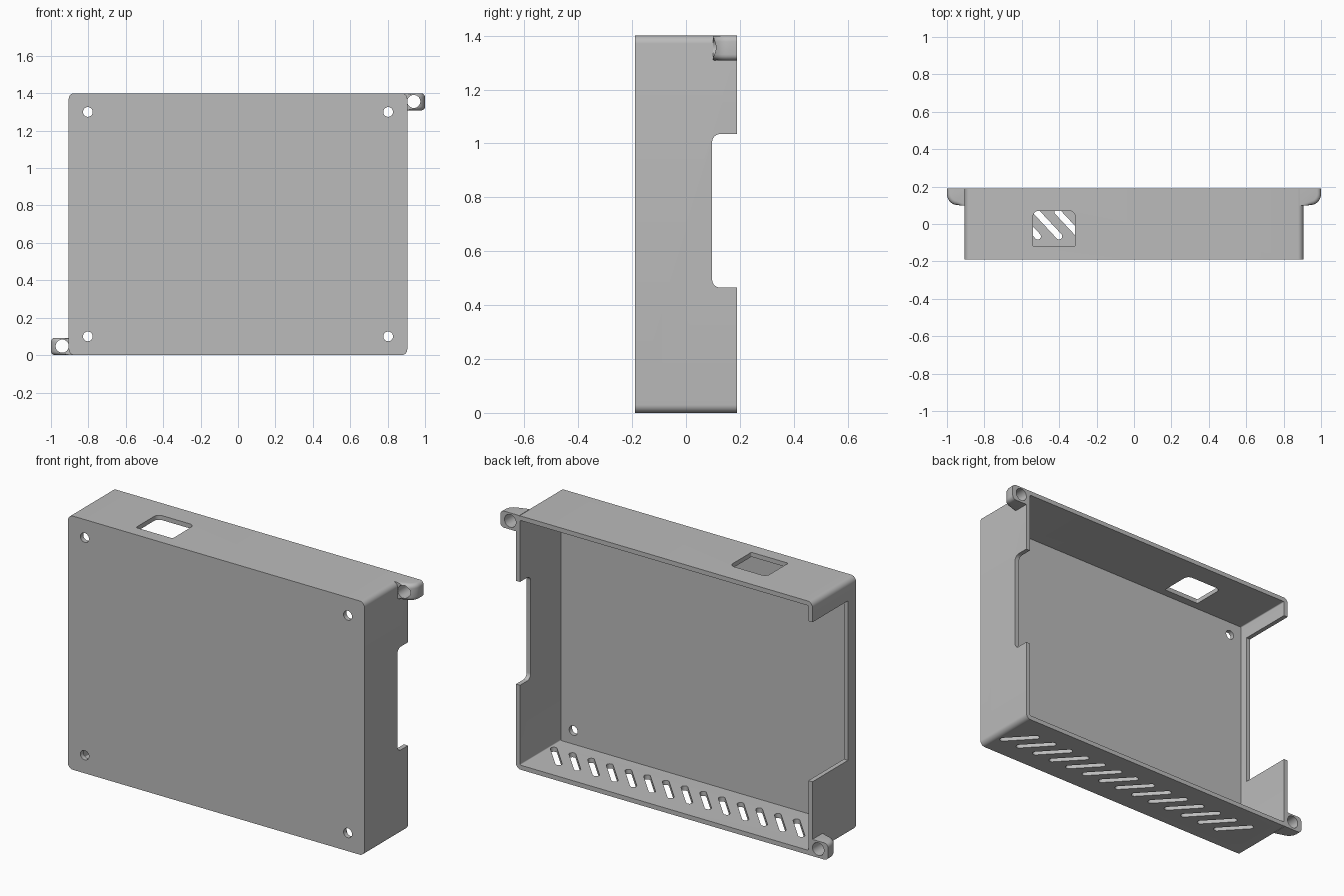
import bpy, bmesh, math
from mathutils import Vector

old = bpy.data.objects.get("Cube")
if old:
    bpy.data.objects.remove(old, do_unlink=True)

GREY = (0.5, 0.5, 0.5, 1)
mat = bpy.data.materials.new("plain grey")
mat.use_nodes = True
mat.diffuse_color = GREY
mat.node_tree.nodes["Principled BSDF"].inputs["Base Color"].default_value = GREY

W, D, H, WALL = 0.905, 0.19, 1.4, 0.025


def rounded(x0, x1, y0, y1, radii, steps=8):
    """Rectangle outline; radii start at low-low and run counter-clockwise."""
    corners = [(x0, y0), (x1, y0), (x1, y1), (x0, y1)]
    signs = [(1, 1), (-1, 1), (-1, -1), (1, -1)]
    pts = []
    for i, ((cx, cy), (sx, sy), r) in enumerate(zip(corners, signs, radii)):
        if r == 0:
            pts.append((cx, cy))
            continue
        for k in range(steps + 1):
            a = math.pi * (1 + i / 2 + k / steps / 2)
            pts.append((cx + sx * r + r * math.cos(a), cy + sy * r + r * math.sin(a)))
    return pts


def disc(cx, cy, r, n=32):
    return [(cx + r * math.cos(math.tau * k / n), cy + r * math.sin(math.tau * k / n)) for k in range(n)]


def prism(name, outlines, axis, lo, hi):
    """Extrude 2D outlines along an axis."""
    place = {"x": lambda u, v, w: (w, u, v),
             "y": lambda u, v, w: (u, w, v),
             "z": lambda u, v, w: (u, v, w)}[axis]
    bm = bmesh.new()
    for pts in outlines:
        a = [bm.verts.new(place(u, v, lo)) for u, v in pts]
        b = [bm.verts.new(place(u, v, hi)) for u, v in pts]
        bm.faces.new(a)
        bm.faces.new(b[::-1])
        for i in range(len(a)):
            j = (i + 1) % len(a)
            bm.faces.new((a[j], a[i], b[i], b[j]))
    bmesh.ops.recalc_face_normals(bm, faces=bm.faces)
    mesh = bpy.data.meshes.new(name)
    bm.to_mesh(mesh)
    bm.free()
    mesh.materials.append(mat)
    obj = bpy.data.objects.new(name, mesh)
    bpy.context.collection.objects.link(obj)
    return obj


def activate(obj):
    bpy.ops.object.select_all(action="DESELECT")
    obj.select_set(True)
    bpy.context.view_layer.objects.active = obj


def cut(target, cutter):
    mod = target.modifiers.new("cut", "BOOLEAN")
    mod.operation = "DIFFERENCE"
    mod.solver = "EXACT"
    mod.object = cutter
    activate(target)
    bpy.ops.object.modifier_apply(modifier=mod.name)
    bpy.data.objects.remove(cutter, do_unlink=True)


def smooth(obj):
    activate(obj)
    bpy.ops.object.shade_smooth_by_angle(angle=math.radians(30))


# Open-backed case
case = prism("case_shell", [rounded(-W, W, 0, H, [0.03] * 4)], "y", -D, D)
cut(case, prism("cavity", [rounded(-W + WALL, W - WALL, WALL, H - WALL, [0.006] * 4)],
                "y", -D + WALL, D + 0.1))

# Four screw holes in the front plate
cut(case, prism("screw_holes", [disc(x, z, 0.026) for x in (-0.803, 0.803) for z in (0.1, 1.3)],
                "y", -D - 0.1, -D + 0.1))

# Side notches: shallow on one side, deep on the other
cut(case, prism("left_notch", [rounded(0.097, 0.3, 0.465, 1.035, [0.03, 0, 0, 0.03])], "x", 0.8, 1))
cut(case, prism("right_notch", [rounded(-0.12, 0.3, 0.41, 1.29, [0] * 4)], "x", -1, -0.8))

# Window in the top wall
cut(case, prism("top_window", [rounded(-0.54, -0.315, -0.12, 0.07, [0.006, 0.006, 0.03, 0.03])],
                "z", H - 0.1, H + 0.1))

# Slanted vent slots in the bottom wall
lean = math.radians(43)
half, r = 0.09, 0.017
base = rounded(-r, r, -half - r, half + r, [r] * 4, 6)
slots = []
for i in range(14):
    cx = -0.69 + 0.114 * i
    slots.append([(cx + u * math.cos(lean) - v * math.sin(lean),
                   u * math.sin(lean) + v * math.cos(lean)) for u, v in base])
cut(case, prism("vent_slots", slots, "z", -0.1, 0.1))
smooth(case)

# Two mounting ears at opposite corners
for name, side, z0 in (("upper_left_ear", 1, H - 0.092), ("lower_right_ear", -1, 0)):
    outline = rounded(0.885, 1, 0.1, D, [0, 0.06, 0, 0])
    ear = prism(name, [[(side * x, y) for x, y in outline]], "z", z0, z0 + 0.092)
    bm = bmesh.new()
    bm.from_mesh(ear.data)
    rim = [e for e in bm.edges
           if abs(e.verts[0].co.z - e.verts[1].co.z) < 1e-4
           and min(abs(v.co.x) for v in e.verts) > 0.93]
    bmesh.ops.bevel(bm, geom=rim, offset=0.022, segments=5, profile=0.5, affect="EDGES")
    bm.to_mesh(ear.data)
    bm.free()
    cut(ear, prism("ear_hole", [disc(side * 0.94, z0 + 0.048, 0.035)], "y", 0, 0.3))
    smooth(ear)
